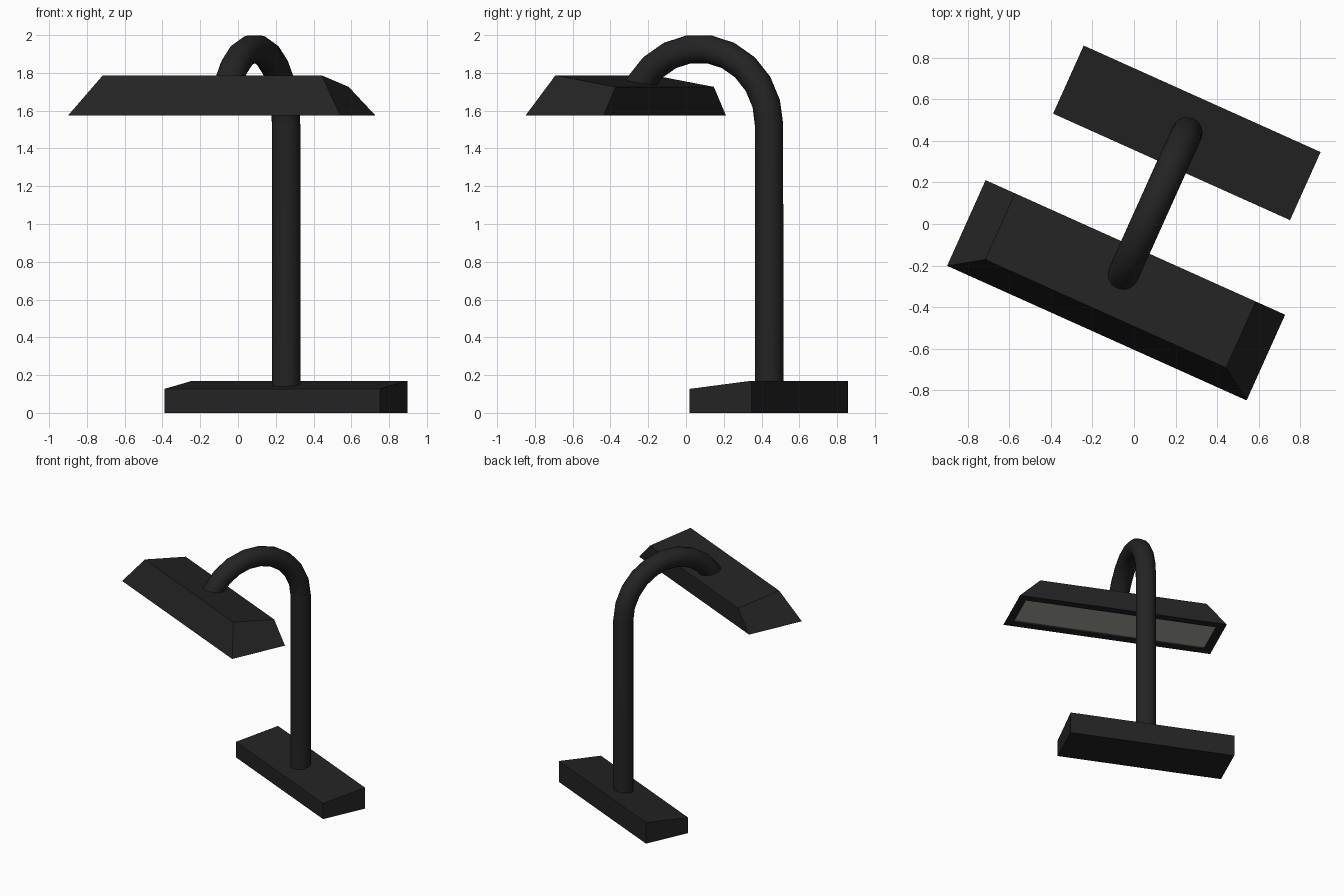
import bpy, bmesh, math
from mathutils import Matrix

if "Cube" in bpy.data.objects:
    bpy.data.objects.remove(bpy.data.objects["Cube"])

# Local frame: origin at the pole foot, x along the base, whole lamp turned in plan
PLACE = Matrix.Translation((0.255, 0.44, 0)) @ Matrix.Rotation(math.radians(-24.2), 4, 'Z')


def material(name, rgb):
    m = bpy.data.materials.new(name)
    m.diffuse_color = (*rgb, 1)
    m.use_nodes = True
    m.node_tree.nodes["Principled BSDF"].inputs["Base Color"].default_value = m.diffuse_color
    return m


black = material("matte_black", (0.017, 0.017, 0.017))
diffuser = material("warm_grey_diffuser", (0.42, 0.42, 0.36))


def wedge(name, bottom, top, z0, z_front, z_back):
    """Tapered box; bottom/top = (half length, front y, back y), top may slope."""
    bm = bmesh.new()

    def ring(rect, zf, zb):
        h, f, b = rect
        return [bm.verts.new(c) for c in ((-h, f, zf), (h, f, zf), (h, b, zb), (-h, b, zb))]
    lo, hi = ring(bottom, z0, z0), ring(top, z_front, z_back)
    under = bm.faces.new(lo[::-1])
    bm.faces.new(hi)
    for i in range(4):
        j = (i + 1) % 4
        bm.faces.new((lo[i], lo[j], hi[j], hi[i]))
    bm.normal_update()
    return bm, under, name


def finish(bm, name, mats):
    me = bpy.data.meshes.new(name)
    bm.to_mesh(me)
    bm.free()
    for m in mats:
        me.materials.append(m)
    ob = bpy.data.objects.new(name, me)
    ob.matrix_world = PLACE
    bpy.context.collection.objects.link(ob)
    return ob


# Base with sloping top
foot = (0.625, -0.181, 0.178)
bm, _, name = wedge("base", foot, foot, 0, 0.127, 0.17)
finish(bm, name, [black])

# Shade with a recessed light panel in its underside
bm, under, name = wedge("shade", (0.79, -1.058, -0.606), (0.635, -0.955, -0.606),
                        1.575, 1.787, 1.726)
bmesh.ops.inset_region(bm, faces=[under], thickness=0.062, use_even_offset=True)
bmesh.ops.inset_region(bm, faces=[under], thickness=0.0005, depth=-0.01)
under.material_index = 1
finish(bm, name, [black, diffuser])

# Gooseneck pole: straight stem and an arc ending inside the shade
R, ZC, STEP = 0.407, 1.522, math.pi / 11
path = [(0, 0.0, 0.08)] + [(0, -R + R * math.cos(k * STEP), ZC + R * math.sin(k * STEP))
                           for k in range(11)]
cu = bpy.data.curves.new("gooseneck_pole", 'CURVE')
cu.dimensions = '3D'
cu.bevel_depth = 0.075
cu.bevel_resolution = 6
cu.use_fill_caps = True
sp = cu.splines.new('POLY')
sp.points.add(len(path) - 1)
for p, c in zip(sp.points, path):
    p.co = (*c, 1)
cu.materials.append(black)
pole = bpy.data.objects.new("gooseneck_pole", cu)
pole.matrix_world = PLACE
bpy.context.collection.objects.link(pole)
bpy.context.view_layer.objects.active = pole
pole.select_set(True)
bpy.ops.object.convert(target='MESH')
bpy.ops.object.shade_smooth_by_angle(angle=math.radians(35))
